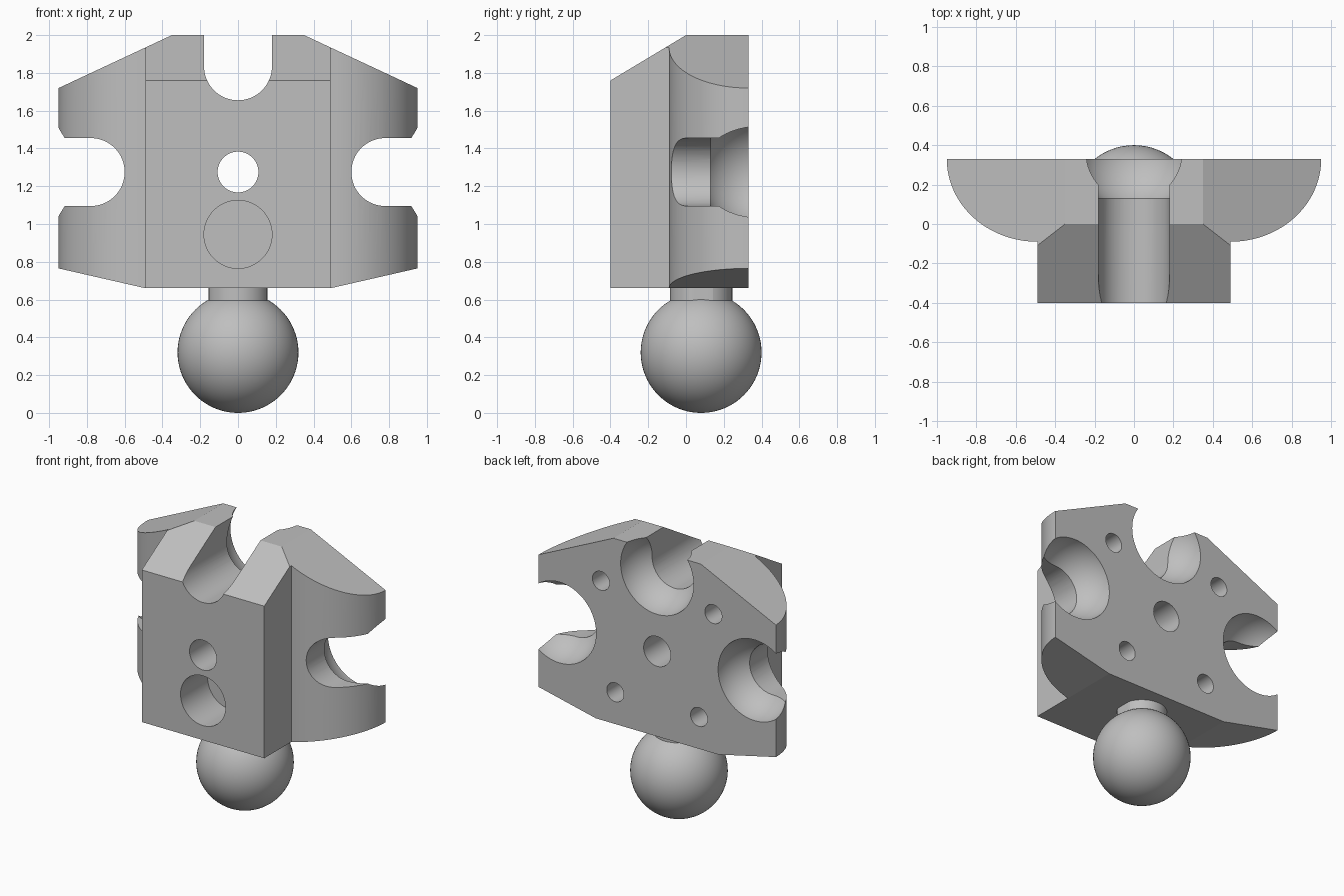
import bpy, bmesh
from math import sin, cos, pi, radians
from mathutils import Matrix, Vector

old = bpy.data.objects.get("Cube")
if old:
    bpy.data.objects.remove(old, do_unlink=True)

grey = bpy.data.materials.new("light_grey")
grey.use_nodes = True
grey.diffuse_color = (0.52, 0.52, 0.52, 1)
grey.node_tree.nodes["Principled BSDF"].inputs["Base Color"].default_value = grey.diffuse_color


def finish(name, bm):
    bmesh.ops.recalc_face_normals(bm, faces=bm.faces)
    mesh = bpy.data.meshes.new(name)
    bm.to_mesh(mesh)
    bm.free()
    mesh.materials.append(grey)
    obj = bpy.data.objects.new(name, mesh)
    bpy.context.collection.objects.link(obj)
    return obj


def prism(name, outline, place, start, end):
    """Extrude a 2D outline; place(a, b, depth) gives the 3D point."""
    bm = bmesh.new()
    face = bm.faces.new([bm.verts.new(place(a, b, start)) for a, b in outline])
    top = bmesh.ops.extrude_face_region(bm, geom=[face])["geom"]
    shift = Vector(place(0, 0, end)) - Vector(place(0, 0, start))
    bmesh.ops.translate(bm, vec=shift, verts=[v for v in top if isinstance(v, bmesh.types.BMVert)])
    return finish(name, bm)


def along_x(a, b, d):
    return (d, a, b)


def along_y(a, b, d):
    return (a, d, b)


def along_z(a, b, d):
    return (a, b, d)


def circle(x, y, r, steps=64):
    return [(x + r * cos(2 * pi * i / steps), y + r * sin(2 * pi * i / steps)) for i in range(steps)]


def sphere(name, centre, r):
    bm = bmesh.new()
    bmesh.ops.create_uvsphere(bm, u_segments=64, v_segments=40, radius=r,
                              matrix=Matrix.Translation(centre))
    return finish(name, bm)


def select(obj):
    bpy.ops.object.select_all(action='DESELECT')
    obj.select_set(True)
    bpy.context.view_layer.objects.active = obj


def combine(obj, tool, operation='DIFFERENCE'):
    tool.hide_render = True
    mod = obj.modifiers.new("cut", 'BOOLEAN')
    mod.operation = operation
    mod.solver = 'EXACT'
    mod.object = tool
    select(obj)
    bpy.ops.object.modifier_apply(modifier=mod.name)
    bpy.data.objects.remove(tool, do_unlink=True)


def mirrored(half):
    return half + [(-x, y) for x, y in reversed(half)]


BACK, FRONT, STEP = 0.33, -0.40, -0.09
MID = 1.275

# Plan shape: front block with a rounded wing on each side
wing = [(0.49 + 0.46 * sin(pi / 2 * i / 24), BACK + (STEP - BACK) * cos(pi / 2 * i / 24))
        for i in range(25)]
body = prism("body", mirrored([(0.49, FRONT)] + wing), along_z, 0.5, 2.2)

# Trim to the front outline with sloping shoulders and underside
outline = mirrored([(0.49, 0.66), (0.95, 0.765), (0.95, 1.72), (0.35, 2.0)])
outline = [(x * 1.0 if abs(x) < 0.9 else x * 1.2 / 0.95,
            z if abs(x) < 0.9 else z + (0.057 if z < 1 else -0.117)) for x, z in outline]
combine(body, prism("outline", outline, along_y, -1, 1), 'INTERSECT')

# Sloping top at the front
combine(body, prism("front_slope", [(0.0, 2.0), (-0.8, 1.52), (-0.8, 2.5), (0.0, 2.5)],
                    along_x, -1, 1))

# Three open slots, each with a ball socket at the back
R = 0.18
u_shape = [(R * cos(pi + pi * i / 32), R * sin(pi + pi * i / 32)) for i in range(33)]
u_shape += [(R, 0.6), (-R, 0.6)]
for x, z, turn in ((0, 1.835, 0), (0.78, MID, -pi / 2), (-0.78, MID, pi / 2)):
    shape = [(x + a * cos(turn) - b * sin(turn), z + a * sin(turn) + b * cos(turn))
             for a, b in u_shape]
    combine(body, prism("slot", shape, along_y, -1, 1))
    combine(body, sphere("socket", (x, 0.362, z), 0.294))

# Round holes: through hole, front recess and four back pin holes
holes = [(0, MID, 0.108, -1, 1), (0, 0.945, R, -1, STEP)]
for side in (-1, 1):
    holes += [(side * 0.45, 1.665, 0.068, 0.06, 1), (side * 0.335, 0.89, 0.068, 0.06, 1)]
for x, z, r, start, end in holes:
    combine(body, prism("hole", circle(x, z, r), along_y, start, end))

# Neck with a flat on each side, and the ball below
neck_outline = [(max(-0.155, min(0.155, x)), y) for x, y in circle(0, 0.08, 0.165)]
neck = prism("neck", neck_outline, along_z, 0.5, 0.67)
ball = sphere("ball", (0, 0.08, 0.32), 0.32)

for part in (body, neck, ball):
    select(part)
    bpy.ops.object.shade_smooth_by_angle(angle=radians(10))
